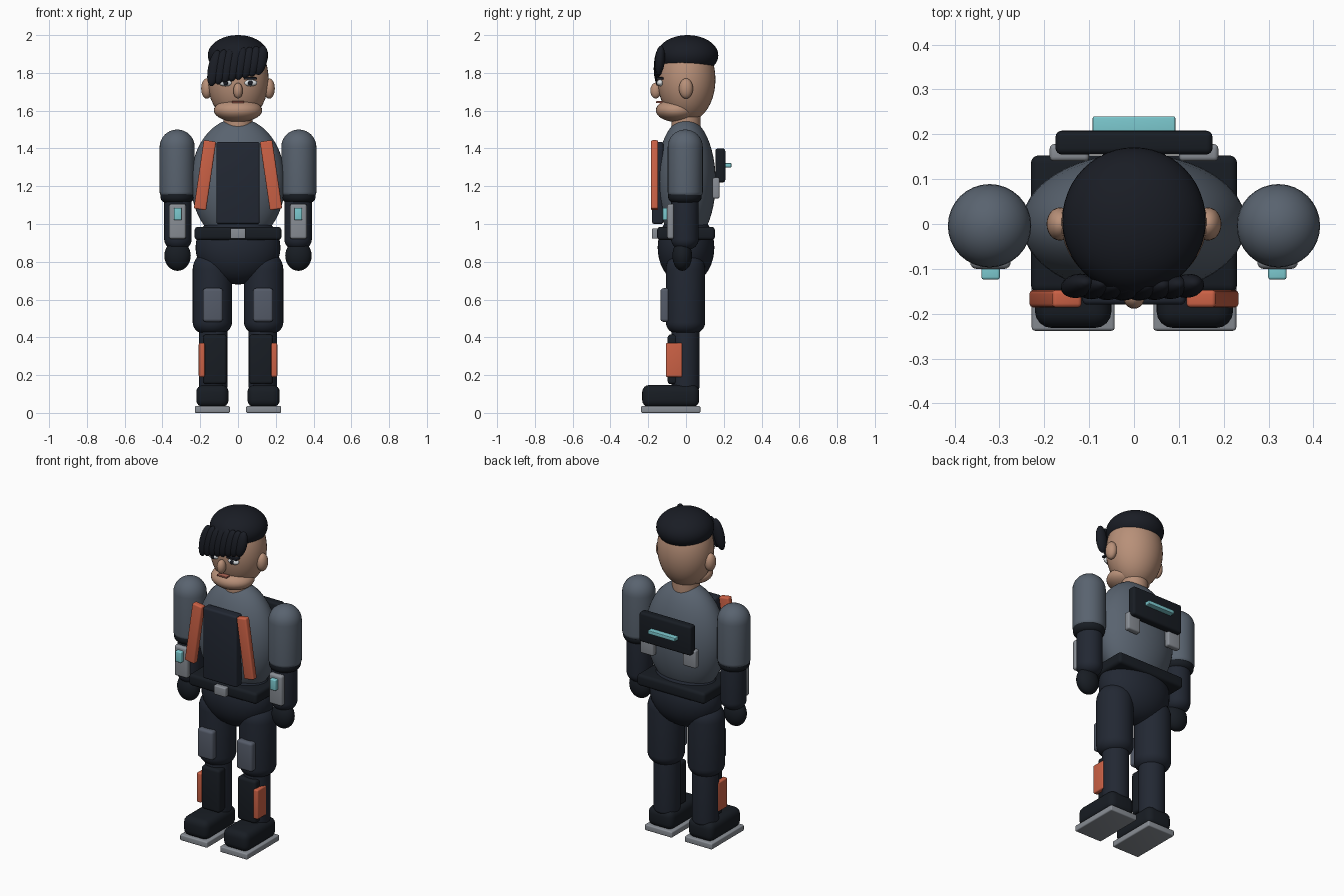
import bpy, bmesh
from math import sin, cos, pi, radians
from mathutils import Matrix, Vector

if "Cube" in bpy.data.objects:
    bpy.data.objects.remove(bpy.data.objects["Cube"])


def material(name, rgb):
    m = bpy.data.materials.new(name)
    m.diffuse_color = (*rgb, 1)
    m.use_nodes = True
    m.node_tree.nodes["Principled BSDF"].inputs["Base Color"].default_value = m.diffuse_color
    return m


SKIN = material("skin", (0.48, 0.28, 0.19))
HAIR = material("hair", (0.010, 0.012, 0.018))
BLACK = material("black_gear", (0.009, 0.012, 0.017))
NAVY = material("navy_cloth", (0.016, 0.021, 0.033))
SLATE = material("slate_cloth", (0.10, 0.125, 0.16))
PAD = material("pad_grey", (0.09, 0.105, 0.14))
METAL = material("metal", (0.25, 0.27, 0.30))
ORANGE = material("orange", (0.60, 0.12, 0.06))
CYAN = material("cyan", (0.20, 0.58, 0.62))
WHITE = material("eye_white", (0.75, 0.78, 0.80))
LIP = material("lip", (0.42, 0.13, 0.09))


def finish(bm, name, loc, mat, tilt=(0, 0)):
    rot = Matrix.Rotation(tilt[0], 4, 'Y') @ Matrix.Rotation(tilt[1], 4, 'X')
    bm.transform(Matrix.Translation(Vector(loc)) @ rot)
    bmesh.ops.recalc_face_normals(bm, faces=bm.faces)
    me = bpy.data.meshes.new(name)
    bm.to_mesh(me)
    bm.free()
    me.materials.append(mat)
    ob = bpy.data.objects.new(name, me)
    bpy.context.collection.objects.link(ob)
    return ob


def ball(name, loc, radii, mat, tilt=(0, 0), seg=32):
    bm = bmesh.new()
    bmesh.ops.create_uvsphere(bm, u_segments=seg, v_segments=seg // 2, radius=1)
    bmesh.ops.scale(bm, vec=radii, verts=bm.verts)
    return finish(bm, name, loc, mat, tilt)


def box(name, lo, hi, mat, bevel=0.01, tilt=(0, 0)):
    """Rounded box given by its two corners."""
    a, b = Vector(lo), Vector(hi)
    size = Vector([abs(q - p) for p, q in zip(a, b)])
    bm = bmesh.new()
    bmesh.ops.create_cube(bm, size=1)
    bmesh.ops.scale(bm, vec=size, verts=bm.verts)
    bmesh.ops.bevel(bm, geom=bm.edges[:], offset=bevel, segments=4,
                    profile=0.5, affect='EDGES', clamp_overlap=True)
    return finish(bm, name, (a + b) / 2, mat, tilt)


def limb(name, x, y, z0, z1, r, mat, r_bottom=0.02, r_top=0.02, seg=32):
    """Upright cylinder with rounded ends of chosen radius."""
    prof = []
    for i in range(9):
        t = pi / 2 * i / 8
        prof.append((r - r_bottom + r_bottom * sin(t), z0 + r_bottom - r_bottom * cos(t)))
    for i in range(9):
        t = pi / 2 * i / 8
        prof.append((r - r_top + r_top * cos(t), z1 - r_top + r_top * sin(t)))
    bm = bmesh.new()
    rings = [[bm.verts.new((max(p, 0.001) * cos(2 * pi * k / seg),
                            max(p, 0.001) * sin(2 * pi * k / seg), z))
              for k in range(seg)] for p, z in prof]
    for lo, hi in zip(rings, rings[1:]):
        for k in range(seg):
            n = (k + 1) % seg
            bm.faces.new((lo[k], lo[n], hi[n], hi[k]))
    bm.faces.new(rings[0])
    bm.faces.new(rings[-1])
    return finish(bm, name, (x, y, 0), mat)


# torso, belt and pelvis
ball("torso", (0, 0, 1.225), (0.25, 0.157, 0.335), SLATE, seg=48)
ball("pelvis", (0, 0, 0.875), (0.225, 0.15, 0.195), NAVY, seg=40)
box("belt", (-0.23, -0.153, 0.915), (0.23, 0.153, 0.985), BLACK, 0.018)
box("buckle", (-0.04, -0.18, 0.922), (0.04, -0.145, 0.977), METAL, 0.006)
box("chest_panel", (-0.115, -0.18, 1.0), (0.115, -0.12, 1.435), NAVY, 0.012)

# back unit
box("back_unit", (-0.175, 0.155, 1.22), (0.175, 0.208, 1.40), BLACK, 0.014)
box("back_light", (-0.092, 0.195, 1.30), (0.092, 0.24, 1.322), CYAN, 0.004)

# head
limb("neck", 0, 0.0, 1.48, 1.62, 0.077, SKIN)
ball("head", (0, 0.003, 1.765), (0.162, 0.153, 0.225), SKIN, seg=40)
ball("jaw", (0, -0.05, 1.602), (0.128, 0.11, 0.062), SKIN)
ball("nose", (0, -0.16, 1.706), (0.025, 0.029, 0.042), SKIN, seg=20)
box("mouth", (-0.033, -0.158, 1.64), (0.033, -0.12, 1.65), LIP, 0.003)

# hair cap and overlapping fringe locks
ball("hair_cap", (0, 0.008, 1.893), (0.16, 0.163, 0.107), HAIR, seg=48)
for i in range(8):
    t = i / 7
    ball(f"fringe_lock_{i}", (-0.125 + 0.245 * t, -0.138 - 0.006 * sin(pi * t), 1.825 + 0.042 * t),
         (0.034, 0.026, 0.098 - 0.018 * t), HAIR, (radians(11), radians(-5)), seg=20)

# paired parts
for s, side in ((-1, "right"), (1, "left")):
    def part(n):
        return f"{side}_{n}"

    def sbox(n, lo, hi, mat, bevel=0.01, tilt=(0, 0)):
        return box(part(n), (s * lo[0], *lo[1:]), (s * hi[0], *hi[1:]), mat, bevel, tilt)

    # face
    ball(part("ear"), (s * 0.165, 0, 1.717), (0.03, 0.037, 0.054), SKIN, seg=24)
    ball(part("eye"), (s * 0.066, -0.137, 1.747), (0.036, 0.018, 0.018), WHITE, seg=20)
    ball(part("pupil"), (s * 0.066, -0.152, 1.747), (0.013, 0.007, 0.014), HAIR, seg=16)
    sbox("brow", (0.032, -0.158, 1.764), (0.1, -0.12, 1.777), HAIR, 0.004)

    # harness strap and back clip
    sbox("strap", (0.142, -0.186, 1.075), (0.208, -0.147, 1.442), ORANGE, 0.009,
         (-s * radians(8.3), 0))
    sbox("back_clip", (0.10, 0.14, 1.135), (0.188, 0.178, 1.245), METAL, 0.01)

    # arm
    ax = s * 0.322
    limb(part("upper_arm"), ax, -0.004, 1.14, 1.5, 0.093, SLATE, 0.03, 0.0925)
    limb(part("elbow_band"), ax, -0.006, 1.112, 1.186, 0.089, BLACK, 0.033, 0.033)
    limb(part("forearm"), s * 0.318, -0.006, 0.865, 1.15, 0.073, NAVY, 0.055, 0.02)
    ball(part("hand"), (s * 0.32, -0.02, 0.832), (0.07, 0.052, 0.08), BLACK)
    sbox("forearm_plate", (0.275, -0.1, 0.92), (0.365, -0.062, 1.107), METAL, 0.014)
    sbox("forearm_light", (0.299, -0.124, 1.02), (0.34, -0.09, 1.086), CYAN, 0.006)

    # leg
    limb(part("thigh"), s * 0.136, -0.003, 0.42, 0.86, 0.104, NAVY, 0.06, 0.1)
    sbox("knee_pad", (0.08, -0.135, 0.482), (0.186, -0.085, 0.66), PAD, 0.016)
    limb(part("shin"), s * 0.131, -0.003, 0.12, 0.45, 0.075, NAVY, 0.02, 0.02)
    sbox("shin_guard", (0.06, -0.097, 0.152), (0.185, -0.03, 0.415), BLACK, 0.016)
    sbox("shin_stripe", (0.176, -0.106, 0.19), (0.208, -0.02, 0.37), ORANGE, 0.008)
    sbox("boot", (0.05, -0.232, 0.03), (0.221, 0.07, 0.148), BLACK, 0.038)
    sbox("sole", (0.043, -0.238, 0.0), (0.228, 0.076, 0.036), METAL, 0.007)

# smooth shading with sharp edges kept
for ob in bpy.context.collection.objects:
    ob.select_set(True)
    bpy.context.view_layer.objects.active = ob
bpy.ops.object.shade_smooth_by_angle(angle=radians(35))
